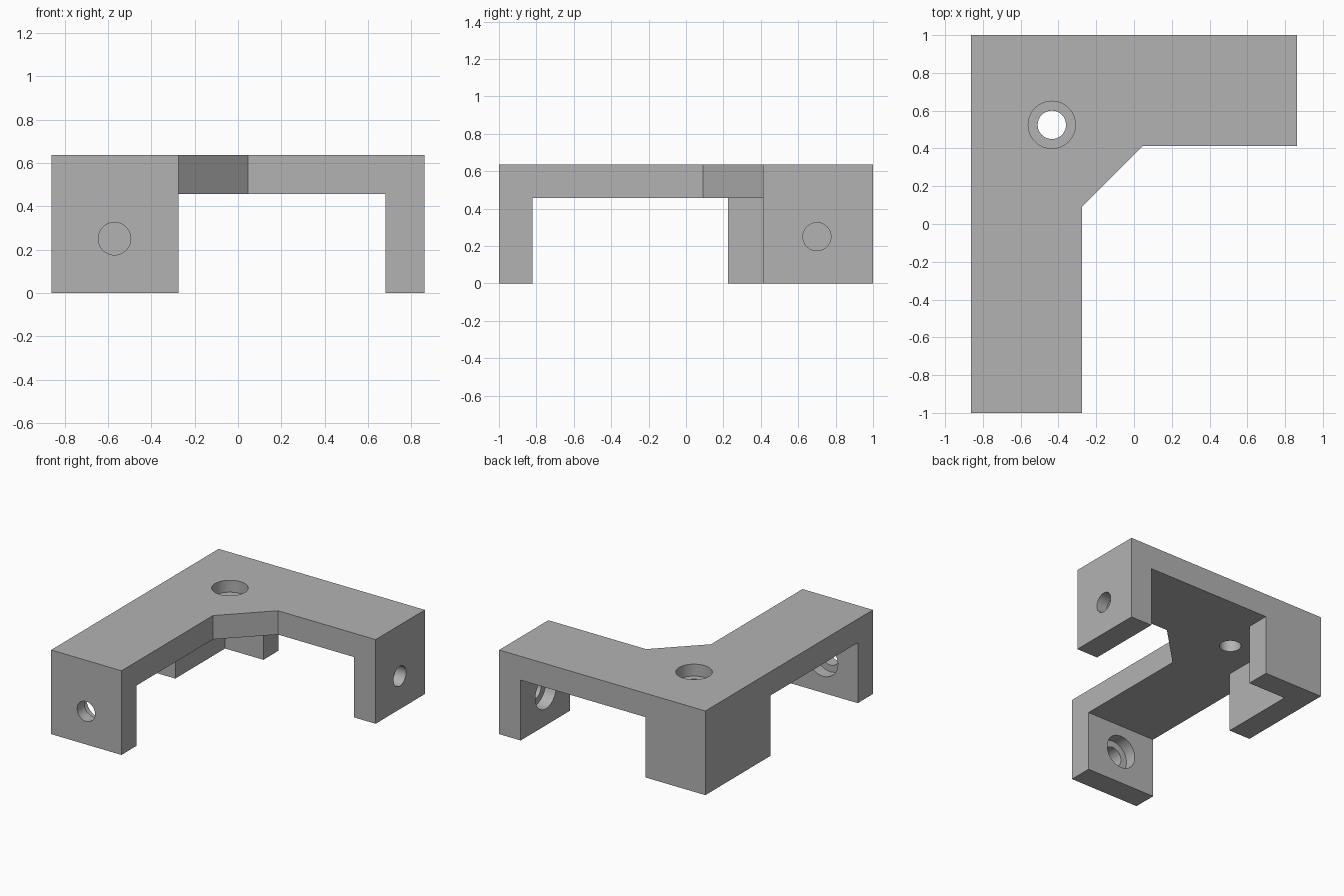
import bpy
import bmesh
from mathutils import Vector

default = bpy.data.objects.get("Cube")
if default:
    bpy.data.objects.remove(default, do_unlink=True)

# Main sizes
LEFT, RIGHT, HEIGHT = -0.862, 0.862, 0.636
WALL, ARM = 0.18, 0.588
UNDER = HEIGHT - WALL
HOLE, BORE, BORE_DEPTH = 0.075, 0.125, 0.09

grey = bpy.data.materials.new("plain grey")
grey.use_nodes = True
colour = (0.45, 0.45, 0.45, 1)
grey.diffuse_color = colour
grey.node_tree.nodes["Principled BSDF"].inputs["Base Color"].default_value = colour


def make_object(name, bm):
    bmesh.ops.recalc_face_normals(bm, faces=bm.faces)
    mesh = bpy.data.meshes.new(name)
    bm.to_mesh(mesh)
    bm.free()
    mesh.materials.append(grey)
    obj = bpy.data.objects.new(name, mesh)
    bpy.context.collection.objects.link(obj)
    return obj


def prism(name, outline, z0, z1):
    bm = bmesh.new()
    face = bm.faces.new([bm.verts.new((x, y, z0)) for x, y in outline])
    new = bmesh.ops.extrude_face_region(bm, geom=[face])["geom"]
    bmesh.ops.translate(bm, vec=(0, 0, z1 - z0),
                        verts=[v for v in new if isinstance(v, bmesh.types.BMVert)])
    return make_object(name, bm)


def rod(name, start, end, radius):
    start, end = Vector(start), Vector(end)
    axis = end - start
    bm = bmesh.new()
    bmesh.ops.create_cone(bm, cap_ends=True, segments=48, radius1=radius,
                          radius2=radius, depth=axis.length)
    bm.transform(axis.to_track_quat("Z", "Y").to_matrix().to_4x4())
    bmesh.ops.translate(bm, vec=(start + end) / 2, verts=bm.verts)
    return make_object(name, bm)


def cut(body, cutter):
    cutter.hide_render = True
    mod = body.modifiers.new("cut", "BOOLEAN")
    mod.operation, mod.solver, mod.object = "DIFFERENCE", "EXACT", cutter
    bpy.ops.object.select_all(action="DESELECT")
    body.select_set(True)
    bpy.context.view_layer.objects.active = body
    bpy.ops.object.modifier_apply(modifier=mod.name)
    bpy.data.objects.remove(cutter, do_unlink=True)


# L-shaped block with a chamfered inner corner
inner_x, inner_y = LEFT + ARM, 1 - ARM
bracket = prism("corner_bracket", [
    (LEFT, -1), (inner_x, -1), (inner_x, 0.092), (inner_x + 0.32, inner_y),
    (RIGHT, inner_y), (RIGHT, 1), (LEFT, 1)], 0, HEIGHT)

# Hollow below the plate, leaving two end legs and an angled corner leg
leg_x, leg_y = LEFT + 0.5, 0.225
cut(bracket, prism("hollow_cutter", [
    (-1.2, -1 + WALL), (RIGHT - WALL, -1 + WALL), (RIGHT - WALL, 1.2),
    (leg_x, 1.2), (leg_x, 1 - WALL), (LEFT + WALL, 1 - WALL),
    (LEFT + WALL, leg_y), (-1.2, leg_y)], -0.2, UNDER))

# Counterbored screw holes: face centre and direction into the material
screws = [
    ((-0.435, 0.525, HEIGHT), (0, 0, -1)),
    ((-0.57, -1 + WALL, 0.25), (0, -1, 0)),
    ((RIGHT - WALL, 0.70, 0.25), (1, 0, 0)),
]
for centre, direction in screws:
    c, d = Vector(centre), Vector(direction)
    cut(bracket, rod("bore_cutter", c - d * 0.1, c + d * BORE_DEPTH, BORE))
    cut(bracket, rod("hole_cutter", c - d * 0.1, c + d * (WALL + 0.1), HOLE))

bpy.ops.object.shade_smooth_by_angle()
